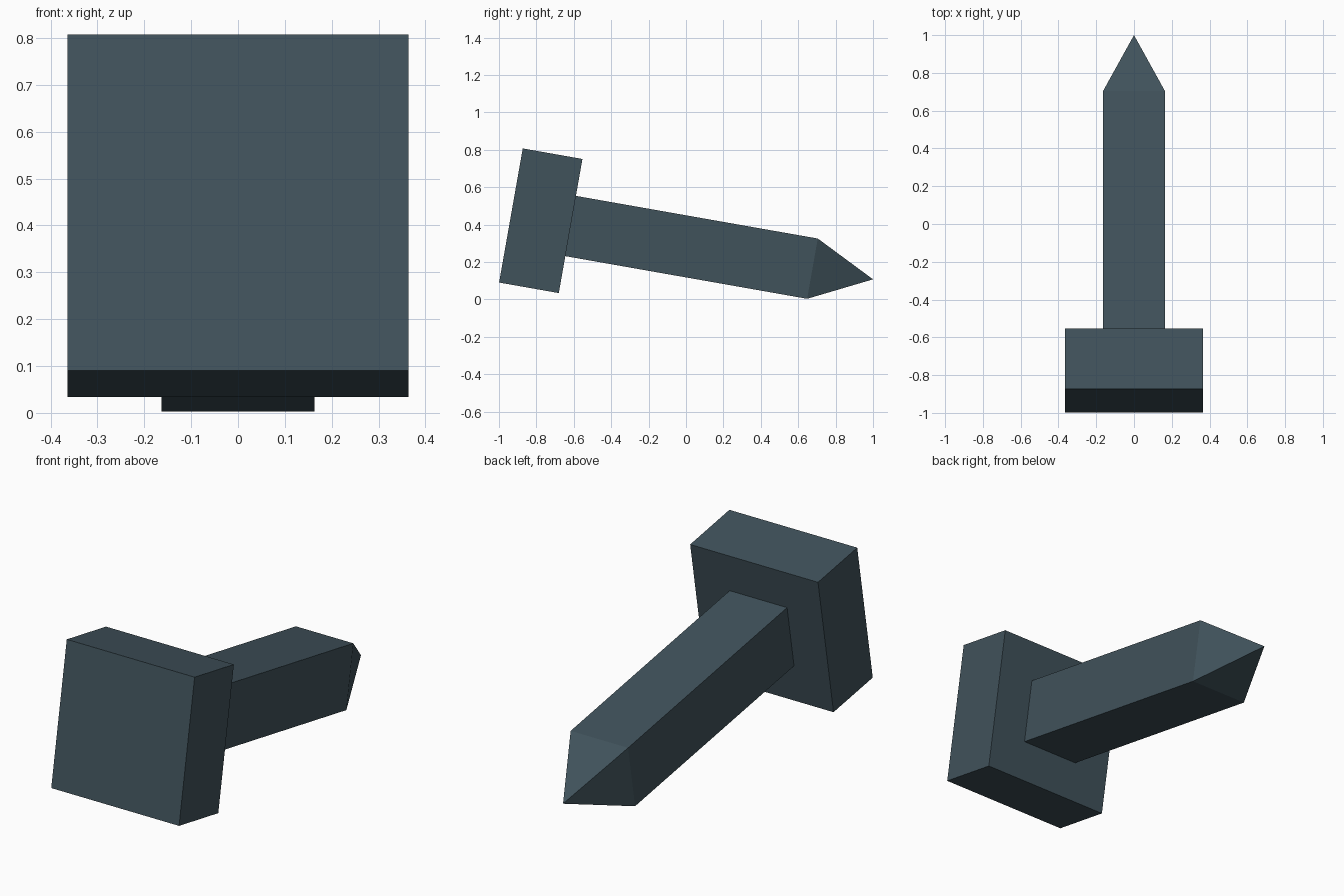
import bpy, bmesh, math
from mathutils import Matrix

if "Cube" in bpy.data.objects:
    bpy.data.objects.remove(bpy.data.objects["Cube"])

steel = bpy.data.materials.new("dark_blue_grey_steel")
steel.diffuse_color = (0.0513, 0.0844, 0.1046, 1)
steel.use_nodes = True
steel.node_tree.nodes["Principled BSDF"].inputs["Base Color"].default_value = steel.diffuse_color

# Nail axis: local +y runs from the head to the point, tilted 10 degrees down
FRAME = Matrix.Translation((0, -0.936, 0.4485)) @ Matrix.Rotation(math.radians(-10), 4, 'X')


def square_bar(name, width, start, end, point=None):
    """Square bar along the nail axis, optionally ending in a pyramid point."""
    bm = bmesh.new()
    h = width / 2
    corners = [(-h, -h), (h, -h), (h, h), (-h, h)]
    a = [bm.verts.new((x, start, z)) for x, z in corners]
    b = [bm.verts.new((x, end, z)) for x, z in corners]
    bm.faces.new(a)
    for i in range(4):
        bm.faces.new((a[i], b[i], b[i - 3], a[i - 3]))
    if point is None:
        bm.faces.new(b)
    else:
        tip = bm.verts.new((0, point, 0))
        for i in range(4):
            bm.faces.new((b[i], tip, b[i - 3]))
    bmesh.ops.recalc_face_normals(bm, faces=bm.faces)
    bm.transform(FRAME)
    mesh = bpy.data.meshes.new(name)
    bm.to_mesh(mesh)
    bm.free()
    mesh.materials.append(steel)
    obj = bpy.data.objects.new(name, mesh)
    bpy.context.collection.objects.link(obj)
    return obj


# Thick square head
square_bar("nail_head", 0.728, 0, 0.324)
# Square shank with pyramid point
square_bar("nail_shank", 0.327, 0.324, 1.637, point=1.966)
